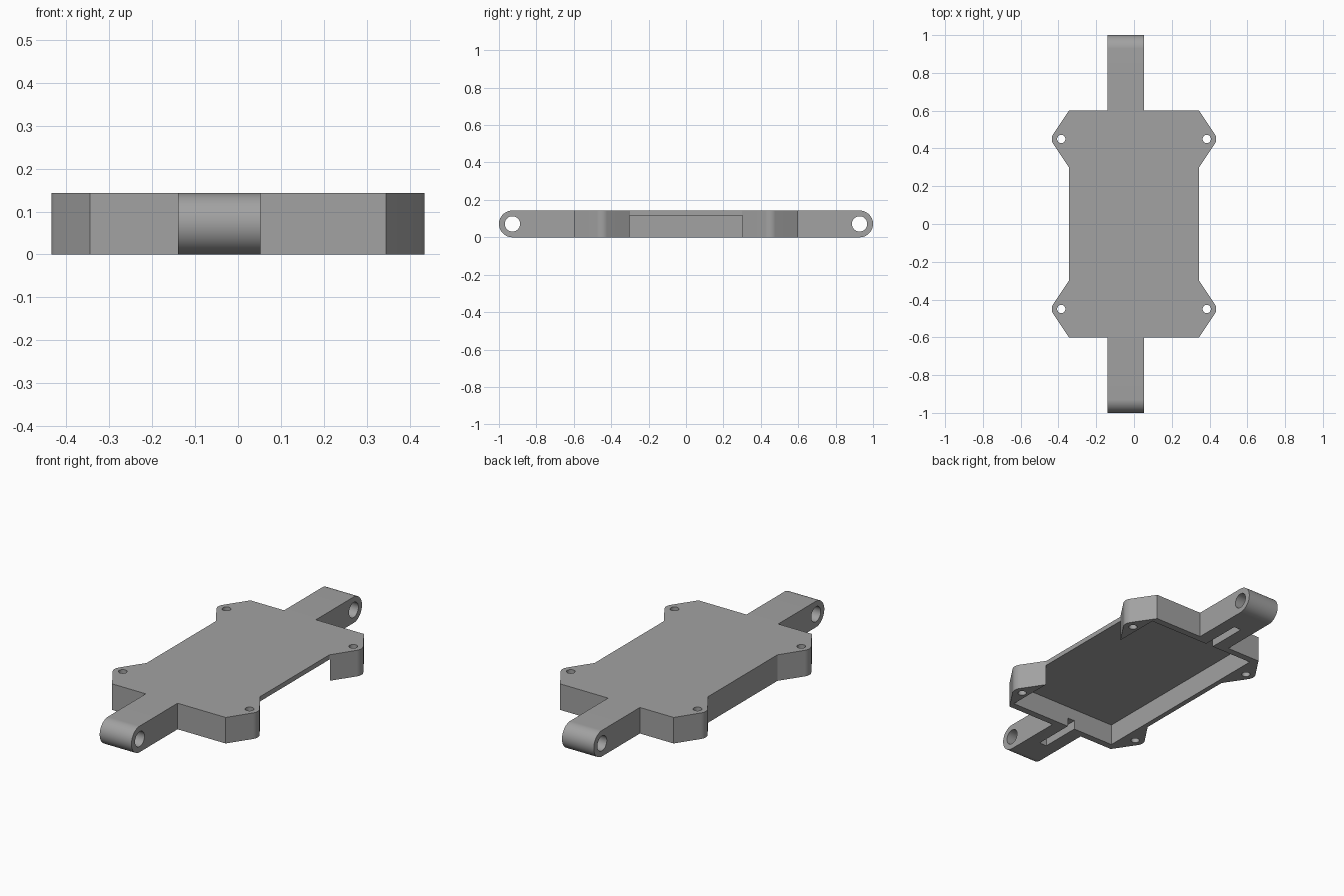
import bpy, bmesh, math
from mathutils import Vector

if "Cube" in bpy.data.objects:
    bpy.data.objects.remove(bpy.data.objects["Cube"])

H = 0.143            # overall height
BX, BY = 0.345, 0.6  # half size of the tray body

grey = bpy.data.materials.new("plain grey")
grey.diffuse_color = (0.36, 0.36, 0.36, 1)
grey.use_nodes = True
grey.node_tree.nodes["Principled BSDF"].inputs["Base Color"].default_value = grey.diffuse_color


def prism(name, pts, offset):
    """Extrude a closed 3D outline along an offset vector."""
    bm = bmesh.new()
    face = bm.faces.new([bm.verts.new(p) for p in pts])
    ext = bmesh.ops.extrude_face_region(bm, geom=[face])
    verts = [v for v in ext["geom"] if isinstance(v, bmesh.types.BMVert)]
    bmesh.ops.translate(bm, verts=verts, vec=Vector(offset))
    bmesh.ops.recalc_face_normals(bm, faces=bm.faces)
    mesh = bpy.data.meshes.new(name)
    bm.to_mesh(mesh)
    bm.free()
    mesh.materials.append(grey)
    obj = bpy.data.objects.new(name, mesh)
    bpy.context.collection.objects.link(obj)
    return obj


def box(name, x0, x1, y0, y1, z0, z1):
    pts = [(x0, y0, z0), (x1, y0, z0), (x1, y1, z0), (x0, y1, z0)]
    return prism(name, pts, (0, 0, z1 - z0))


def arc(cx, cy, r, a0, a1, n):
    return [(cx + r * math.cos(a0 + (a1 - a0) * i / n),
             cy + r * math.sin(a0 + (a1 - a0) * i / n)) for i in range(n + 1)]


def combine(target, tool, operation):
    """Apply a boolean and remove the tool object."""
    mod = target.modifiers.new("boolean", 'BOOLEAN')
    mod.object, mod.operation, mod.solver = tool, operation, 'EXACT'
    bpy.context.view_layer.objects.active = target
    bpy.ops.object.modifier_apply(modifier=mod.name)
    bpy.data.objects.remove(tool)


# Tray outline: one rounded ear, mirrored to all four corners
HX, HY, ER = 0.385, 0.45, 0.05
dist = math.hypot(HX - BX, BY - HY)
lean = math.atan2(BY - HY, BX - HX) - math.acos(ER / dist)
ear = [(BX, BY - 0.3)] + arc(HX, HY, ER, -lean, lean, 12) + [(BX, BY)]
right = [(x, -y) for x, y in reversed(ear)] + ear
outline = right + [(-x, -y) for x, y in right]
tray = prism("tray", [(x, y, 0) for x, y in outline], (0, 0, H))

# Rounded arms at both ends
R = H / 2
for s in (-1, 1):
    prof = [(0.58, 0)] + arc(1 - R, R, R, -math.pi / 2, math.pi / 2, 32) + [(0.58, H)]
    arm = prism("arm", [(-0.14, s * y, z) for y, z in prof], (0.193, 0, 0))
    combine(tray, arm, 'UNION')

# Pocket underneath, open on the right between the ears
combine(tray, box("pocket_cutter", -0.317, BX + 0.002, -0.562, 0.562, -0.1, 0.117), 'DIFFERENCE')

for s in (-1, 1):
    # Cross hole through each arm
    ring = arc(s * 0.928, R, 0.041, 0, 2 * math.pi, 32)[:-1]
    hole = prism("arm_hole_cutter", [(-0.3, y, z) for y, z in ring], (0.6, 0, 0))
    combine(tray, hole, 'DIFFERENCE')
    # Cable slot from the pocket into the arm underside
    y0, y1 = sorted((s * 0.54, s * 0.79))
    combine(tray, box("slot_cutter", -0.065, -0.02, y0, y1, -0.1, 0.05), 'DIFFERENCE')
    # Screw holes in the ears
    for t in (-1, 1):
        ring = arc(t * HX, s * HY, 0.022, 0, 2 * math.pi, 24)[:-1]
        hole = prism("screw_hole_cutter", [(x, y, -0.1) for x, y in ring], (0, 0, 0.4))
        combine(tray, hole, 'DIFFERENCE')

# Smooth the round parts, keep hard edges
bpy.ops.object.select_all(action='DESELECT')
tray.select_set(True)
bpy.context.view_layer.objects.active = tray
bpy.ops.object.shade_smooth_by_angle(angle=math.radians(25))
